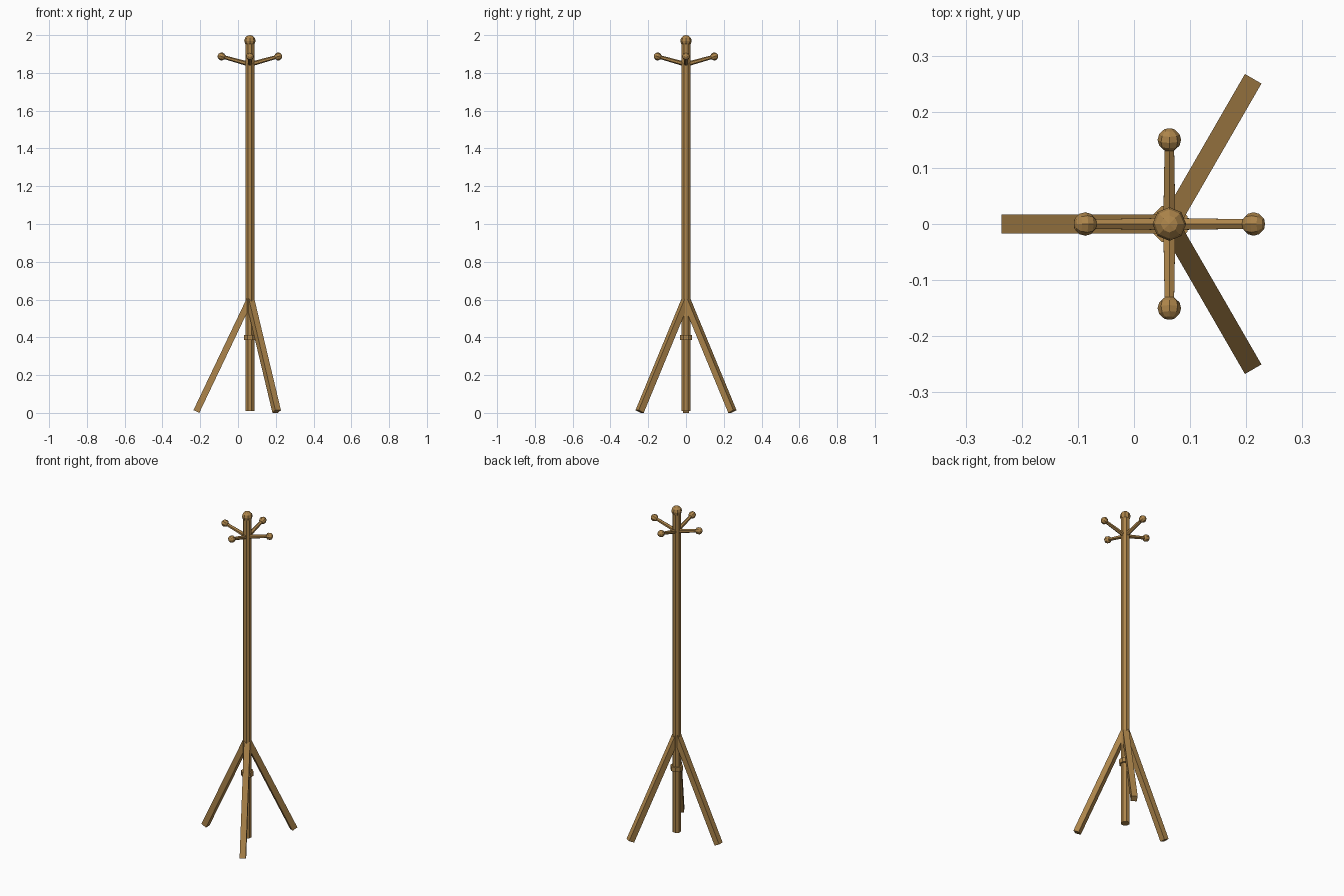
import bpy, math
from mathutils import Vector, Matrix

if "Cube" in bpy.data.objects:
    bpy.data.objects.remove(bpy.data.objects["Cube"])

CX = 0.063  # the pole sits off-centre because of the three-leg spread

wood = bpy.data.materials.new("warm_brown_wood")
wood.diffuse_color = (0.42, 0.235, 0.07, 1)
wood.use_nodes = True
wood.node_tree.nodes["Principled BSDF"].inputs["Base Color"].default_value = wood.diffuse_color


def finish(name):
    ob = bpy.context.object
    ob.name = name
    ob.data.materials.append(wood)
    return ob


def rod(name, a, b, r1, r2, sides, spin=0.0):
    """Tapered prism from a to b."""
    a, b = Vector(a), Vector(b)
    d = b - a
    bpy.ops.mesh.primitive_cone_add(vertices=sides, radius1=r1, radius2=r2, depth=d.length)
    ob = finish(name)
    ob.matrix_world = (Matrix.Translation((a + b) / 2)
                       @ d.to_track_quat('Z', 'Y').to_matrix().to_4x4()
                       @ Matrix.Rotation(spin, 4, 'Z'))
    return ob


def ball(name, c, r, axis=(0, 0, 1)):
    bpy.ops.mesh.primitive_uv_sphere_add(segments=8, ring_count=6, radius=r)
    ob = finish(name)
    ob.matrix_world = Matrix.Translation(c) @ Vector(axis).to_track_quat('Z', 'Y').to_matrix().to_4x4()
    return ob


# pole, collar and top knob
rod("pole", (CX, 0, 0.01), (CX, 0, 1.965), 0.025, 0.025, 8, math.pi / 8)
rod("collar", (CX, 0, 0.386), (CX, 0, 0.413), 0.035, 0.035, 8, math.pi / 8)
ball("top_knob", (CX, 0, 1.97), 0.03)

# four upward-tilted pegs with knobs
for i in range(4):
    a = i * math.pi / 2
    u = Vector((math.cos(a), math.sin(a), 0))
    start = Vector((CX, 0, 1.845))
    end = Vector((CX, 0, 1.887)) + u * 0.15
    rod(f"peg_{i + 1}", start, end, 0.0125, 0.0095, 6)
    ball(f"peg_knob_{i + 1}", end, 0.021, end - start)

# three square splayed legs
tilt, t = math.radians(25.5), 0.034
for i in range(3):
    a = math.pi / 3 + i * 2 * math.pi / 3
    u = Vector((math.cos(a), math.sin(a), 0))
    axis = Vector((0, 0, math.cos(tilt))) - u * math.sin(tilt)
    side = Vector((0, 0, 1)).cross(u)
    nrm = side.cross(axis)
    foot = Vector((CX, 0, 0.0073)) + u * 0.2835
    length = 0.655
    bpy.ops.mesh.primitive_cube_add(size=1)
    ob = finish(f"leg_{i + 1}")
    rot = Matrix((nrm, side, axis)).transposed()
    if rot.determinant() < 0:
        rot = Matrix((-nrm, side, axis)).transposed()
    ob.matrix_world = (Matrix.Translation(foot + axis * length / 2) @ rot.to_4x4()
                       @ Matrix.Diagonal((t, t, length, 1)))
